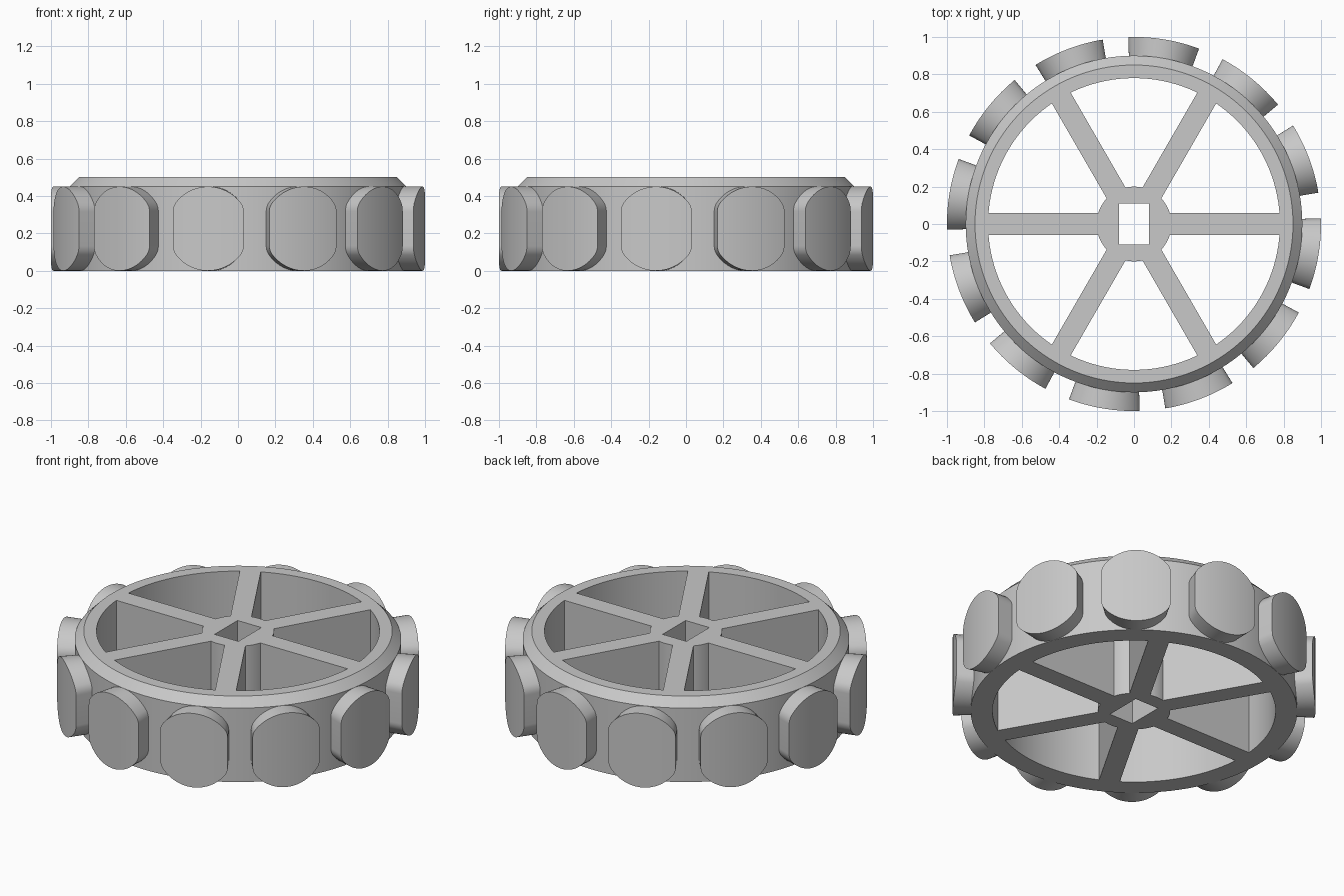
import bpy, bmesh, math
from math import sin, cos, pi, radians

if "Cube" in bpy.data.objects:
    bpy.data.objects.remove(bpy.data.objects["Cube"])

grey = bpy.data.materials.new("mid grey")
grey.diffuse_color = (0.58, 0.58, 0.58, 1)
grey.use_nodes = True
grey.node_tree.nodes["Principled BSDF"].inputs["Base Color"].default_value = grey.diffuse_color


def finish(name, bm, smooth=True):
    bmesh.ops.recalc_face_normals(bm, faces=bm.faces)
    me = bpy.data.meshes.new(name)
    bm.to_mesh(me)
    bm.free()
    me.materials.append(grey)
    ob = bpy.data.objects.new(name, me)
    bpy.context.collection.objects.link(ob)
    if smooth:
        bpy.ops.object.select_all(action='DESELECT')
        ob.select_set(True)
        bpy.context.view_layer.objects.active = ob
        bpy.ops.object.shade_smooth_by_angle(angle=radians(30))
    return ob


def skin(bm, loops):
    """Join closed loops of points into a tube whose ends also meet."""
    vs = [[bm.verts.new(p) for p in loop] for loop in loops]
    for a, b in zip(vs, vs[1:] + vs[:1]):
        for i in range(len(a)):
            j = (i + 1) % len(a)
            bm.faces.new((a[i], a[j], b[j], b[i]))


# Rim: ring with a chamfered upper outside edge
N = 128
bm = bmesh.new()
profile = [(0.78, 0), (0.90, 0), (0.90, 0.45), (0.85, 0.50), (0.78, 0.50)]
skin(bm, [[(r * cos(2 * pi * i / N), r * sin(2 * pi * i / N), z) for i in range(N)]
          for r, z in profile])
finish("rim", bm)

# Hub: round outside, rectangular axle hole
HX, HY, HR, H = 0.08, 0.11, 0.20, 0.50
corner = math.atan2(HY, HX)
angles = sorted([2 * pi * i / 48 for i in range(48)]
                + [corner, pi - corner, pi + corner, 2 * pi - corner])


def hole(a):
    k = min(HX / max(abs(cos(a)), 1e-6), HY / max(abs(sin(a)), 1e-6))
    return k * cos(a), k * sin(a)


bm = bmesh.new()
outer = [(HR * cos(a), HR * sin(a)) for a in angles]
inner = [hole(a) for a in angles]
skin(bm, [[(x, y, z) for x, y in ring]
          for ring, z in ((inner, 0), (outer, 0), (outer, H), (inner, H))])
finish("hub", bm)

# Six spokes, flush with rim and hub
bm = bmesh.new()
W = 0.058
for k in range(6):
    a = k * pi / 3
    c, s = cos(a), sin(a)
    pts = [(0.185, -W), (0.782, -W), (0.782, W), (0.185, W)]
    low, high = [[bm.verts.new((x * c - y * s, x * s + y * c, z)) for x, y in pts]
                 for z in (0, H)]
    bm.faces.new(low)
    bm.faces.new(high)
    for i in range(4):
        j = (i + 1) % 4
        bm.faces.new((low[i], low[j], high[j], high[i]))
finish("spokes", bm, smooth=False)

# Tread pads: discs with flattened sides, wrapped round the rim
R, F, HALF = 0.225, 0.08, 0.193
cx = HALF - F
cz = math.sqrt((R - F) ** 2 - cx ** 2)
t0 = math.atan2(cz, cx)
right = [(R * cos(t), R * sin(t)) for t in
         [pi / 2 + (t0 - pi / 2) * i / 10 for i in range(11)]]
right += [(cx + F * cos(t0 * (1 - i / 6)), cz + F * sin(t0 * (1 - i / 6)))
          for i in range(1, 7)]
columns = [(-u, h) for u, h in reversed(right[1:])] + right

bm = bmesh.new()
for k in range(12):
    mid = radians(20.7 + 30 * k)
    # each column: inner low, outer low, outer high, inner high
    cols = []
    for u, h in columns:
        a = mid + u
        cols.append([bm.verts.new((r * cos(a), r * sin(a), R + sgn * h))
                     for r, sgn in ((0.885, -1), (1.0, -1), (1.0, 1), (0.885, 1))])
    for p, q in zip(cols, cols[1:]):
        for i in range(4):
            j = (i + 1) % 4
            bm.faces.new((p[i], p[j], q[j], q[i]))
    bm.faces.new(cols[0])
    bm.faces.new(cols[-1])
finish("tread_pads", bm)
